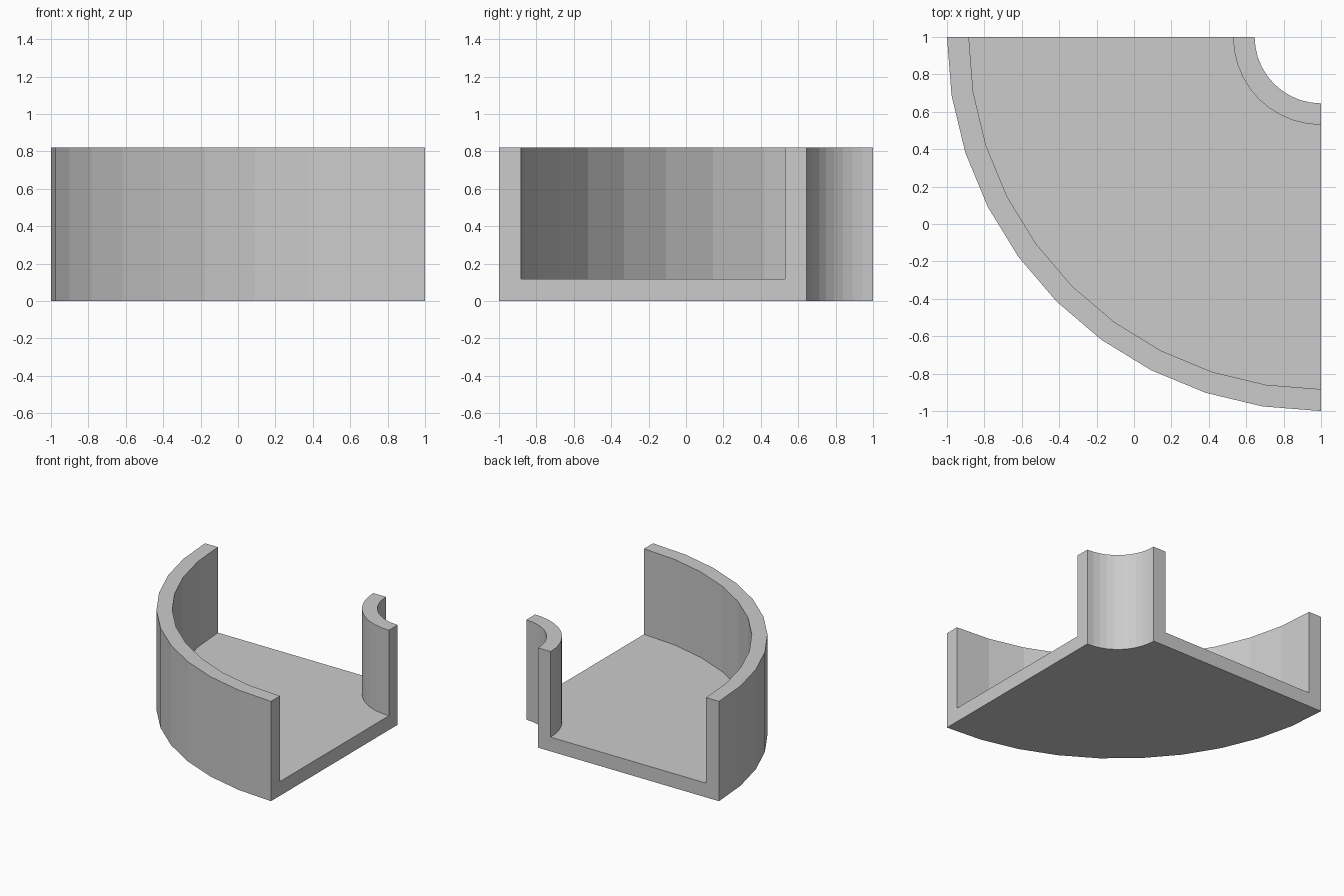
import bpy, bmesh
from math import radians, sin, cos

if "Cube" in bpy.data.objects:
    bpy.data.objects.remove(bpy.data.objects["Cube"])

STEPS = 10
CENTRE = 1.0

# U-shaped cross-section (radius, height): short inner wall, floor, outer wall
profile = [(0.355, 0), (2, 0), (2, 0.82), (1.883, 0.82),
           (1.883, 0.117), (0.47, 0.117), (0.47, 0.82), (0.355, 0.82)]

# Sweep the section through a quarter turn about the back right corner
bm = bmesh.new()
rings = []
for i in range(STEPS + 1):
    a = radians(180 + 90 * i / STEPS)
    rings.append([bm.verts.new((CENTRE + r * cos(a), CENTRE + r * sin(a), z))
                  for r, z in profile])
n = len(profile)
for a, b in zip(rings, rings[1:]):
    for j in range(n):
        k = (j + 1) % n
        bm.faces.new((a[j], a[k], b[k], b[j]))

# Flat end caps
bm.faces.new(rings[0])
bm.faces.new(rings[-1][::-1])
bmesh.ops.recalc_face_normals(bm, faces=bm.faces[:])

mesh = bpy.data.meshes.new("curved_channel")
bm.to_mesh(mesh)
bm.free()
bpy.context.collection.objects.link(bpy.data.objects.new("curved_channel", mesh))
